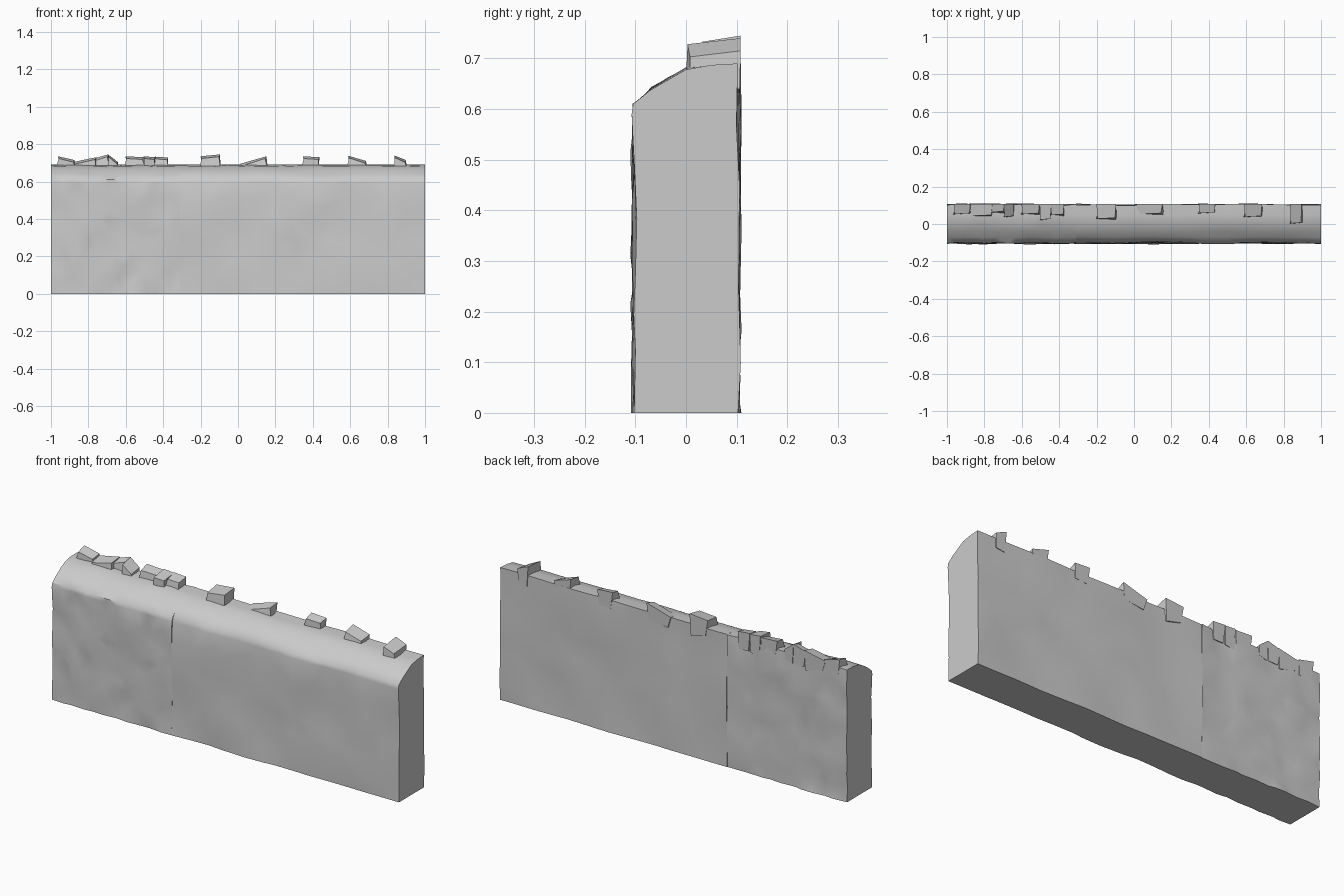
import bpy, bmesh, math, random
from mathutils import Vector, noise

if "Cube" in bpy.data.objects:
    bpy.data.objects.remove(bpy.data.objects["Cube"])

random.seed(7)
SPLIT = -0.31


def finish(name, bm, angle):
    bmesh.ops.recalc_face_normals(bm, faces=bm.faces)
    me = bpy.data.meshes.new(name)
    bm.to_mesh(me)
    bm.free()
    ob = bpy.data.objects.new(name, me)
    bpy.context.collection.objects.link(ob)
    bpy.ops.object.select_all(action='DESELECT')
    ob.select_set(True)
    bpy.context.view_layer.objects.active = ob
    bpy.ops.object.shade_smooth_by_angle(angle=math.radians(angle))
    return ob


# Cross-section of the wall: straight back, rounded shoulder at the front
def section(rows):
    front = [(-0.102, 0.59 * i / rows) for i in range(rows + 1)]
    shoulder = [(-0.098, 0.61), (-0.07, 0.638), (-0.035, 0.66), (0.0, 0.68), (0.05, 0.687)]
    back = [(0.103, 0.69 * (1 - i / rows)) for i in range(rows + 1)]
    return front + shoulder + back


# Extruded slab with uneven front and back faces
def wall(name, x0, x1, cols, rows, amount, jitter, scale):
    bm = bmesh.new()
    prof = section(rows)
    rings = []
    for i in range(cols + 1):
        x = x0 + (x1 - x0) * i / cols
        ring = []
        for y, z in prof:
            end = i in (0, cols)
            px, pz = x, z
            if not end and jitter:
                px += random.uniform(-0.3, 0.3) * (x1 - x0) / cols
            if 0 < z < 0.58 and jitter:
                pz += random.uniform(-0.3, 0.3) * 0.6 / rows
            n = noise.noise(Vector((x * scale, y * 20, z * scale)))
            d = amount * n + random.uniform(-jitter, jitter) * (0.3 if end else 1)
            if abs(y) > 0.09:
                y = max(-0.11, min(0.11, y + d))
            else:
                pz += d * 0.4
            ring.append(bm.verts.new((px, y, pz)))
        rings.append(ring)
    n = len(prof)
    for a, b in zip(rings, rings[1:]):
        for j in range(n):
            k = (j + 1) % n
            bm.faces.new((a[j], b[j], b[k], a[k]))
    bm.faces.new(rings[0])
    bm.faces.new(rings[-1])
    bmesh.ops.triangulate(bm, faces=[f for f in bm.faces if len(f.verts) == 4])
    return finish(name, bm, 40)


wall("smooth_wall_section", SPLIT, 1.0, 13, 6, 0.013, 0.0015, 4.0)
wall("rough_wall_section", -1.0, SPLIT, 11, 9, 0.009, 0.005, 8.0)


# Broken stone chips along the back top edge: x0, x1, front y, left top, right top
CHIPS = [
    (-0.97, -0.87, 0.05, 0.735, 0.715), (-0.89, -0.75, 0.04, 0.705, 0.73),
    (-0.77, -0.69, 0.06, 0.725, 0.745), (-0.70, -0.64, 0.035, 0.745, 0.705),
    (-0.61, -0.50, 0.05, 0.735, 0.73), (-0.51, -0.44, 0.02, 0.735, 0.73),
    (-0.45, -0.37, 0.045, 0.733, 0.728), (-0.21, -0.09, 0.025, 0.735, 0.745),
    (0.00, 0.16, 0.05, 0.695, 0.735), (0.34, 0.44, 0.055, 0.735, 0.73),
    (0.58, 0.69, 0.035, 0.738, 0.71), (0.83, 0.90, 0.0, 0.74, 0.715),
]


def chip(bm, x0, x1, y0, hl, hr):
    r = lambda s: random.uniform(-s, s)
    w = x1 - x0
    lower = [(x0 + r(0.01), y0, 0.66), (x1 + r(0.01), y0 + r(0.012), 0.66),
             (x1 - 0.1 * w, 0.106, 0.64 + r(0.02)), (x0 + 0.2 * w, 0.106, 0.64 + r(0.02))]
    upper = [(x0 + 0.12 * w, y0 + 0.003, hl - 0.012), (x1 - 0.1 * w, y0 + 0.008, hr - 0.012),
             (x1 - 0.05 * w, 0.108, hr), (x0 + 0.08 * w, 0.108, hl)]
    v = [bm.verts.new(p) for p in lower + upper]
    for f in ((0, 1, 2, 3), (4, 5, 6, 7), (0, 1, 5, 4), (1, 2, 6, 5), (2, 3, 7, 6), (3, 0, 4, 7)):
        bm.faces.new([v[i] for i in f])


bm = bmesh.new()
for c in CHIPS:
    chip(bm, *c)
finish("top_edge_chips", bm, 25)
